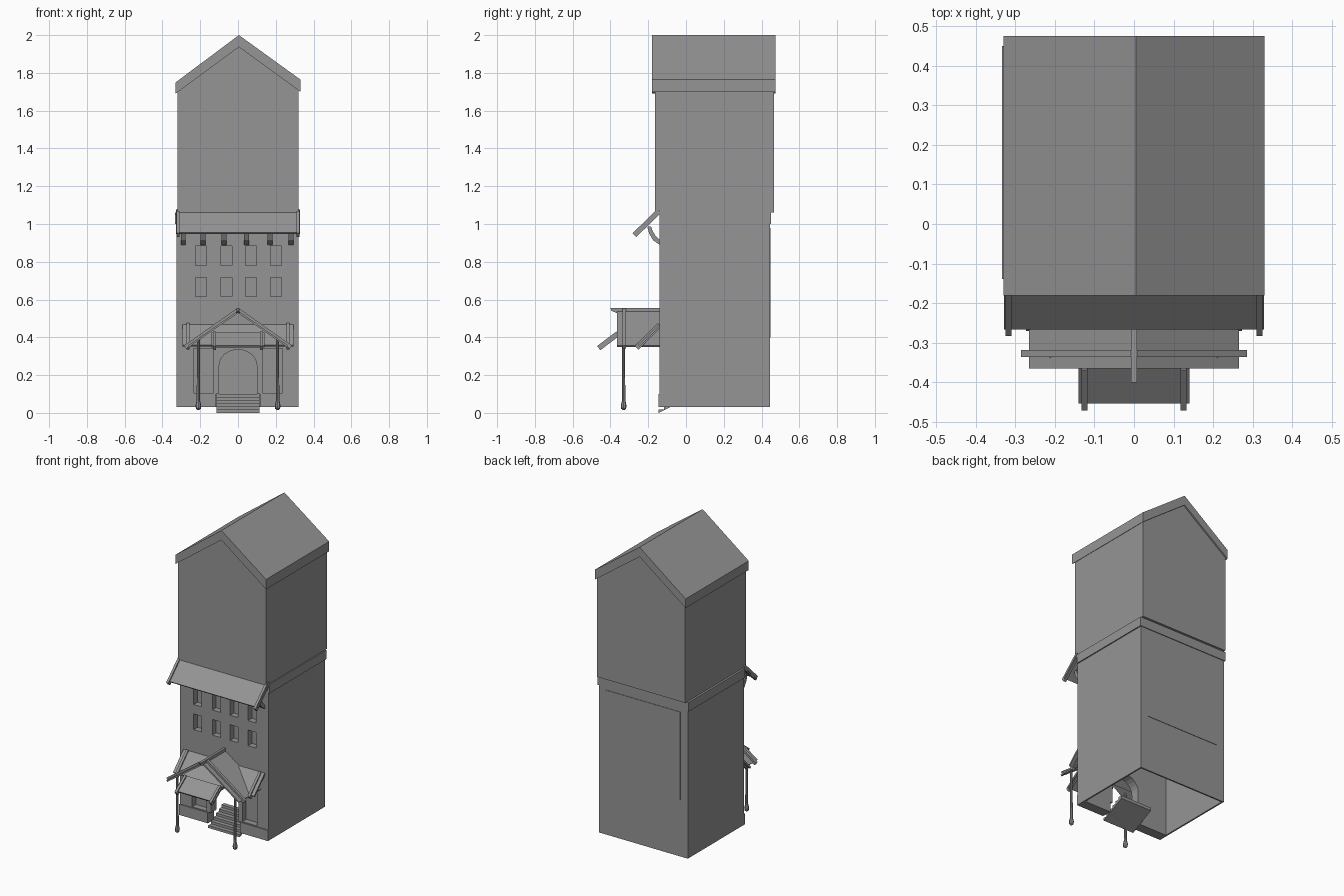
import bpy, math
from mathutils import Vector

if "Cube" in bpy.data.objects:
    bpy.data.objects.remove(bpy.data.objects["Cube"], do_unlink=True)

grey = bpy.data.materials.new("stone grey")
grey.use_nodes = True
grey.diffuse_color = (0.3, 0.3, 0.3, 1)
grey.node_tree.nodes["Principled BSDF"].inputs["Base Color"].default_value = grey.diffuse_color


def prism(name, profile, lo, hi, axis="x"):
    """Extrude a profile: (y, z) points along x, or (x, z) points along y."""
    n = len(profile)
    verts = [(d, a, b) if axis == "x" else (a, d, b) for d in (lo, hi) for a, b in profile]
    faces = [tuple(range(n)), tuple(range(2 * n - 1, n - 1, -1))]
    faces += [(i, i + n, (i + 1) % n + n, (i + 1) % n) for i in range(n)]
    mesh = bpy.data.meshes.new(name)
    mesh.from_pydata(verts, [], faces)
    obj = bpy.data.objects.new(name, mesh)
    bpy.context.collection.objects.link(obj)
    mesh.materials.append(grey)
    bpy.context.view_layer.objects.active = obj
    bpy.ops.object.select_all(action="DESELECT")
    obj.select_set(True)
    bpy.ops.object.mode_set(mode="EDIT")
    bpy.ops.mesh.select_all(action="SELECT")
    bpy.ops.mesh.normals_make_consistent(inside=False)
    bpy.ops.object.mode_set(mode="OBJECT")
    return obj


def box(name, x, y, z):
    return prism(name, [(y[0], z[0]), (y[1], z[0]), (y[1], z[1]), (y[0], z[1])], *x)


def slab(name, a, b, t, lo, hi, axis="x"):
    """Flat board following the line a-b, with its thickness t centred on it."""
    a, b = Vector(a), Vector(b)
    n = (b - a).orthogonal().normalized() * t / 2
    return prism(name, [a - n, b - n, b + n, a + n], lo, hi, axis)


def cut(target, cutter):
    cutter.hide_render = True
    cutter.hide_set(True)
    mod = target.modifiers.new(cutter.name, "BOOLEAN")
    mod.operation = "DIFFERENCE"
    mod.solver = "EXACT"
    mod.object = cutter
    bpy.context.view_layer.objects.active = target
    bpy.ops.object.modifier_apply(modifier=mod.name)
    bpy.data.objects.remove(cutter, do_unlink=True)


# Lower tower: hollow, open underneath
tower = box("lower_tower", (-.325, .32), (-.14, .445), (.03, 1.06))
cut(tower, box("cavity", (-.315, .31), (-.08, .435), (-.1, 1.03)))

# Arched doorway and the recesses beside it
arch = [(.1 * math.cos(t * math.pi / 12), .25 + .085 * math.sin(t * math.pi / 12)) for t in range(13)]
door = arch + [(-.1, .1), (-.117, .1), (-.117, 0), (.117, 0), (.117, .1), (.1, .1)]
cut(tower, prism("doorway", door, -.3, -.05, "y"))
for s in (-1, 1):
    xs = sorted((s * .13, s * .235))
    cut(tower, box("side_recess", xs, (-.3, -.1), (.105, .34)))

# Two rows of recessed windows
for x in (-.195, -.06, .07, .2):
    for z in (.615, .78):
        cut(tower, box("window", (x - .029, x + .029), (-.3, -.1), (z, z + .103)))

# Plinth, rear panel and band between storeys
for lo, hi in ((-.325, -.118), (.118, .32)):
    box("plinth", (lo, hi), (-.146, -.14), (.03, .1))
box("rear_panel", (-.27, .27), (.445, .448), (.4, .98))
box("storey_band", (-.333, .327), (-.139, .45), (1.0, 1.06))

# Upper tower with gable, and its roof
prism("upper_tower", [(-.32, 1.06), (.32, 1.06), (.32, 1.71), (.005, 1.94), (-.32, 1.705)],
      -.165, .465, "y")
prism("main_roof", [(-.33, 1.75), (.005, 2), (.33, 1.765), (.33, 1.70), (.005, 1.937), (-.33, 1.69)],
      -.18, .475, "y")

# Entrance stairs
steps = 6
profile = [(.02, 0.08), (-.145, 0)]
for i in range(steps):
    z = (i + 1) * .1 / steps
    y = -.145 + i * .165 / steps
    profile += [(y, z), (y + .165 / steps, z)]
prism("stairs", profile, -.115, .115)


# Sloping awnings, each with a rail near both ends
def awning(name, half, top, bottom, rail_x):
    slab(name, top, bottom, .012, -half, half)
    a, b = Vector(top), Vector(bottom)
    over = (b - a).normalized() * .015
    for s in (-1, 1):
        slab(name + "_rail", a, b + over, .028, s * rail_x - .008, s * rail_x + .008)


awning("upper_awning", .328, (-.14, 1.07), (-.262, .952), .317)
awning("ground_awning", .295, (-.14, .465), (-.25, .355), .265)
awning("door_awning", .14, (-.36, .42), (-.45, .352), .125)

# Curved brackets under the upper awning
outer = [(-.205, .985), (-.195, .95), (-.175, .915), (-.14, .89)]
inner = [(-.14, .915), (-.16, .935), (-.178, .965), (-.185, .988)]
for x in (-.29, -.185, -.075, .045, .17, .28):
    prism("awning_bracket", outer + inner, x - .013, x + .013)

# Porch roof, verge beams and ridge
for s in (-1, 1):
    slab("porch_roof", (0, .535), (s * .262, .352), .01, -.365, -.14, "y")
    slab("verge_beam", (0, .545), (s * .28, .348), .02, -.336, -.318, "y")
prism("porch_ridge", [(-.4, .555), (-.14, .555), (-.14, .53), (-.37, .53), (-.395, .54)], -.008, .008)


# Porch posts with a rounded foot, turned from a profile
def post(x):
    rings = [(.004, .015), (.013, .022), (.015, .04), (.009, .065), (.008, .2), (.008, .395)]
    n = 8
    verts = [(x + r * math.cos(2 * math.pi * i / n), -.33 + r * math.sin(2 * math.pi * i / n), z)
             for r, z in rings for i in range(n)]
    faces = [(k * n + i, k * n + (i + 1) % n, (k + 1) * n + (i + 1) % n, (k + 1) * n + i)
             for k in range(len(rings) - 1) for i in range(n)]
    faces += [tuple(range(n - 1, -1, -1)), tuple(range(len(verts) - n, len(verts)))]
    mesh = bpy.data.meshes.new("porch_post")
    mesh.from_pydata(verts, [], faces)
    mesh.materials.append(grey)
    bpy.context.collection.objects.link(bpy.data.objects.new("porch_post", mesh))


for x in (-.21, .21):
    post(x)
